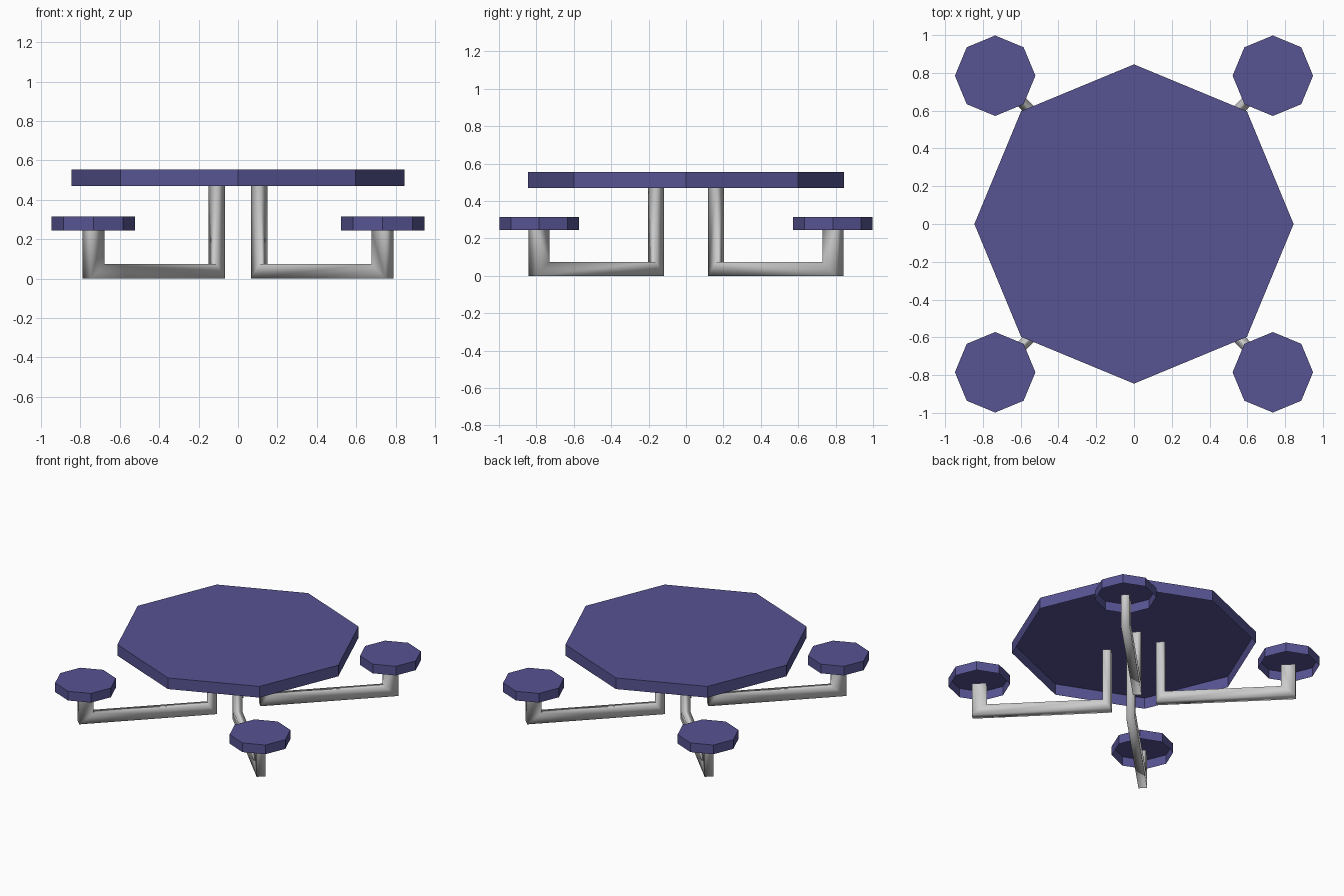
import bpy, bmesh
from math import pi, cos, sin, sqrt

if "Cube" in bpy.data.objects:
    bpy.data.objects.remove(bpy.data.objects["Cube"])

blue = bpy.data.materials.new("blue_paint")
blue.diffuse_color = (0.095, 0.088, 0.29, 1)
blue.use_nodes = True
blue.node_tree.nodes["Principled BSDF"].inputs["Base Color"].default_value = blue.diffuse_color


def finish(name, bm, smooth=False, mat=None):
    bmesh.ops.recalc_face_normals(bm, faces=bm.faces)
    for f in bm.faces:
        f.smooth = smooth
    me = bpy.data.meshes.new(name)
    bm.to_mesh(me)
    bm.free()
    ob = bpy.data.objects.new(name, me)
    bpy.context.collection.objects.link(ob)
    if mat:
        me.materials.append(mat)
    return ob


def octagon_cap(name, x, y, r, z0, z1):
    """Eight-sided slab with a top and a skirt, open underneath."""
    bm = bmesh.new()
    rings = [[bm.verts.new((x + r * cos(i * pi / 4), y + r * sin(i * pi / 4), z))
              for i in range(8)] for z in (z0, z1)]
    lo, hi = rings
    bm.faces.new(hi)
    for i in range(8):
        j = (i + 1) % 8
        bm.faces.new((lo[i], lo[j], hi[j], hi[i]))
    ob = finish(name, bm, mat=blue)
    # make sure the top faces up
    if max(ob.data.polygons, key=lambda p: len(p.vertices)).normal.z < 0:
        ob.data.flip_normals()
    return ob


INNER, OUTER = (0.1075, 0.16), (0.735, 0.785)
REACH = sqrt(2) * 0.626
W = 0.03          # half width of the bars
H = 0.05          # half depth of the seat posts

# U-shaped bar: pairs of (outer edge, inner edge) along its run
STATIONS = [((-W, 0.47), (W, 0.47)),
            ((-W, 0.0), (W, 0.075)),
            ((REACH + H, 0.0), (REACH - H, 0.075)),
            ((REACH + H, 0.245), (REACH - H, 0.245))]


def leg(name, sx, sy):
    bm = bmesh.new()
    d = 1 / sqrt(2)

    def vert(p, side):
        s, z = p
        return bm.verts.new((sx * (INNER[0] + d * (s - side * W)),
                             sy * (INNER[1] + d * (s + side * W)), z))

    rings = [[vert(a, -1), vert(a, 1), vert(b, 1), vert(b, -1)] for a, b in STATIONS]
    for r0, r1 in zip(rings, rings[1:]):
        for i in range(4):
            j = (i + 1) % 4
            bm.faces.new((r0[i], r0[j], r1[j], r1[i]))
    return finish(name, bm, smooth=True)


# Table top
octagon_cap("table_top", 0, 0, 0.845, 0.47, 0.555)

# Four seats on their bent legs
for sx, h in ((-1, "left"), (1, "right")):
    for sy, v in ((-1, "front"), (1, "back")):
        octagon_cap(f"seat_{v}_{h}", sx * OUTER[0], sy * OUTER[1], 0.213, 0.245, 0.315)
        leg(f"leg_{v}_{h}", sx, sy)
